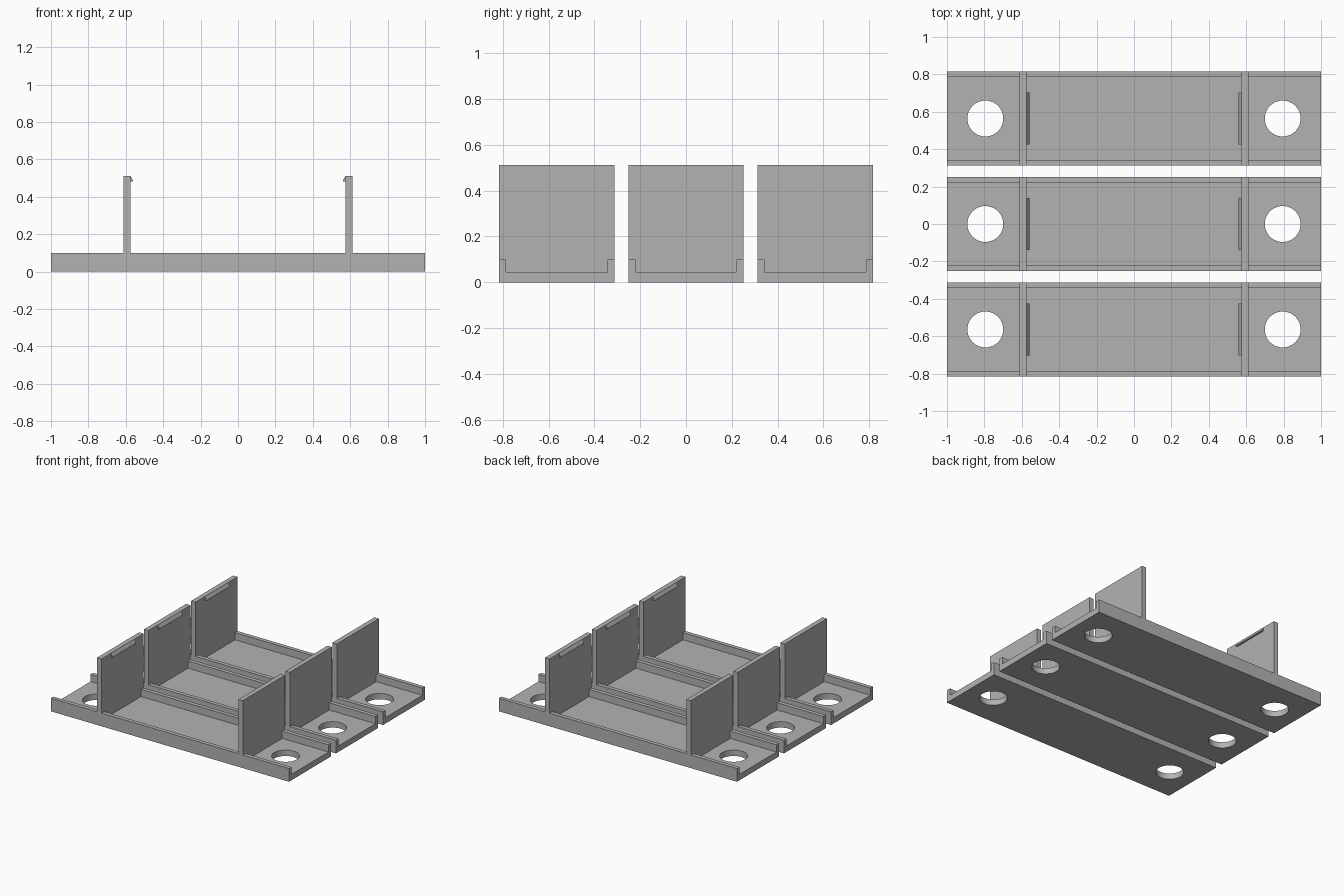
import bpy
import bmesh
from mathutils import Vector

cube = bpy.data.objects.get("Cube")
if cube:
    bpy.data.objects.remove(cube, do_unlink=True)

# Main dimensions
HALF_W = 0.252
PITCH = 0.564
FLOOR, RIM_TOP, WALL_TOP = 0.045, 0.10, 0.512
RIM = 0.031
WALL_IN, WALL_OUT = 0.575, 0.612
HOLE_X, HOLE_R = 0.795, 0.096

grey = bpy.data.materials.new("grey plastic")
grey.use_nodes = True
grey.diffuse_color = (0.45, 0.45, 0.45, 1)
grey.node_tree.nodes["Principled BSDF"].inputs["Base Color"].default_value = (0.45, 0.45, 0.45, 1)


def add_object(name, bm):
    bmesh.ops.recalc_face_normals(bm, faces=bm.faces)
    mesh = bpy.data.meshes.new(name)
    bm.to_mesh(mesh)
    bm.free()
    mesh.materials.append(grey)
    obj = bpy.data.objects.new(name, mesh)
    bpy.context.collection.objects.link(obj)
    return obj


def extrude(name, points, direction):
    """Closed solid from an outline of 3D points swept along a direction."""
    bm = bmesh.new()
    face = bm.faces.new([bm.verts.new(p) for p in points])
    result = bmesh.ops.extrude_face_region(bm, geom=[face], use_keep_orig=True)
    moved = [v for v in result["geom"] if isinstance(v, bmesh.types.BMVert)]
    bmesh.ops.translate(bm, verts=moved, vec=Vector(direction))
    return add_object(name, bm)


def drill(obj, x, y):
    """Cut one round mounting hole through the base."""
    bpy.ops.mesh.primitive_cylinder_add(vertices=48, radius=HOLE_R, depth=0.4, location=(x, y, 0))
    cutter = bpy.context.object
    cutter.name = "hole_cutter"
    cutter.hide_render = True
    mod = obj.modifiers.new("hole", 'BOOLEAN')
    mod.operation = 'DIFFERENCE'
    mod.solver = 'EXACT'
    mod.object = cutter
    bpy.context.view_layer.objects.active = obj
    bpy.ops.object.modifier_apply(modifier=mod.name)
    bpy.data.objects.remove(cutter, do_unlink=True)


inner = HALF_W - RIM
for row, label in ((-1, "front"), (0, "middle"), (1, "back")):
    y0 = row * PITCH

    # Channel base: flat floor with a raised rim along both long sides
    half = [(HALF_W, 0), (HALF_W, RIM_TOP), (inner, RIM_TOP), (inner, FLOOR)]
    outline = half + [(-y, z) for y, z in reversed(half)]
    base = extrude(label + "_base", [(-1, y0 + y, z) for y, z in outline], (2, 0, 0))
    for side in (-1, 1):
        drill(base, side * HOLE_X, y0)
    bpy.ops.object.select_all(action='DESELECT')
    base.select_set(True)
    bpy.context.view_layer.objects.active = base
    bpy.ops.object.shade_smooth_by_angle()

    for side, hand in ((1, "left"), (-1, "right")):
        # Upright wall, notched at the bottom to sit over the rims
        half = [(inner, FLOOR), (inner, RIM_TOP), (HALF_W, RIM_TOP), (HALF_W, WALL_TOP)]
        outline = half + [(-y, z) for y, z in reversed(half)]
        extrude(f"{label}_{hand}_wall",
                [(side * WALL_IN, y0 + y, z) for y, z in outline],
                (side * (WALL_OUT - WALL_IN), 0, 0))

        # Snap catch: wedge on the inner face, flat underneath
        wedge = [(WALL_IN, 0.482), (WALL_IN - 0.015, 0.482), (WALL_IN - 0.012, 0.492), (WALL_IN, 0.51)]
        extrude(f"{label}_{hand}_catch",
                [(side * x, y0 - 0.14, z) for x, z in wedge], (0, 0.28, 0))
